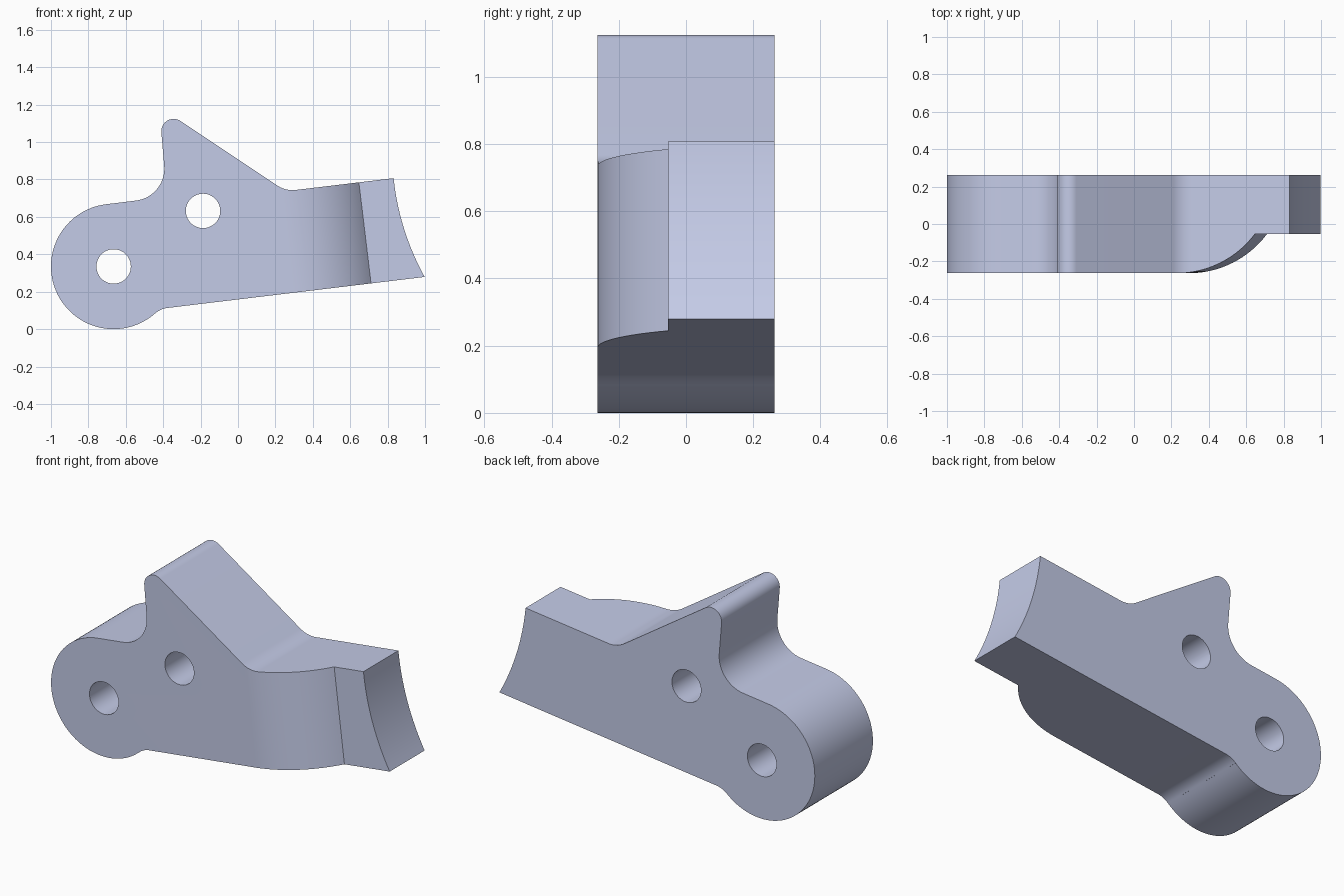
import bpy, bmesh, math
from mathutils import Matrix

if "Cube" in bpy.data.objects:
    bpy.data.objects.remove(bpy.data.objects["Cube"])

HALF = 0.263                       # half thickness of the plate
TILT = math.atan(0.1203)           # slope of the arm
DROP = -0.005                      # brings the lowest point to the ground


def arc(cx, cz, r, a0, a1, n):
    """Points on a circular arc, angles in degrees."""
    angles = [math.radians(a0 + (a1 - a0) * i / n) for i in range(n + 1)]
    return [(cx + r * math.cos(a), cz + r * math.sin(a)) for a in angles]


def prism(name, points, vector):
    """Closed solid made by extruding a 3D outline."""
    bm = bmesh.new()
    face = bm.faces.new([bm.verts.new(p) for p in points])
    ext = bmesh.ops.extrude_face_region(bm, geom=[face])
    new = [v for v in ext["geom"] if isinstance(v, bmesh.types.BMVert)]
    bmesh.ops.translate(bm, verts=new, vec=vector)
    bmesh.ops.recalc_face_normals(bm, faces=bm.faces[:])
    mesh = bpy.data.meshes.new(name)
    bm.to_mesh(mesh)
    bm.free()
    obj = bpy.data.objects.new(name, mesh)
    bpy.context.collection.objects.link(obj)
    return obj


# Plate outline, clockwise from the foot of the round end
outline = (
    arc(-0.665, 0.340, 0.335, -48.5, -263.1, 64)      # round end
    + arc(-0.566, 0.863, 0.172, -83.1, 5.5, 20)       # inner fillet
    + arc(-0.344, 1.063, 0.066, 185.5, 57, 18)        # finger tip
    + arc(0.292, 0.898, 0.150, 237, 276.9, 12)        # fillet into the arm
    + arc(2.212, 0.956, 1.3875, 185.96, 208.97, 20)   # hollow arm end
    + arc(-0.363, -0.001, 0.120, 96.9, 131.5, 10)     # lower fillet
)
body = prism("lever_plate", [(x, -HALF, z + DROP) for x, z in outline], (0, 2 * HALF, 0))

# Two pivot holes
cutters = []
for name, x, z in (("end_hole", -0.665, 0.340), ("middle_hole", -0.187, 0.637)):
    ring = arc(x, z + DROP, 0.092, 0, 360, 48)[:-1]
    cutters.append(prism(name + "_cutter", [(a, -0.5, b) for a, b in ring], (0, 1, 0)))

# Rounded step that thins the arm toward its end
bulge = arc(0.315, HALF, 2 * HALF, -90, -36.93, 24)
step = bulge + [(1.5, bulge[-1][1]), (1.5, -0.6), (0.315, -0.6)]
relief = prism("arm_relief_cutter", [(s, y, -0.6) for s, y in step], (0, 0, 2))
relief.data.transform(Matrix.Rotation(-TILT, 4, "Y"))
cutters.append(relief)

for cutter in cutters:
    mod = body.modifiers.new(cutter.name, "BOOLEAN")
    mod.operation = "DIFFERENCE"
    mod.solver = "EXACT"
    mod.object = cutter

# Apply the cuts, then remove the helpers
bpy.context.view_layer.objects.active = body
body.select_set(True)
for mod in list(body.modifiers):
    bpy.ops.object.modifier_apply(modifier=mod.name)
for cutter in cutters:
    bpy.data.objects.remove(cutter)

# One blue-grey colour
paint = bpy.data.materials.new("blue_grey")
paint.diffuse_color = (0.591, 0.638, 0.855, 1)
paint.use_nodes = True
paint.node_tree.nodes["Principled BSDF"].inputs["Base Color"].default_value = paint.diffuse_color
body.data.materials.clear()
body.data.materials.append(paint)

bpy.ops.object.select_all(action="DESELECT")
body.select_set(True)
bpy.ops.object.shade_smooth_by_angle(angle=math.radians(25))
